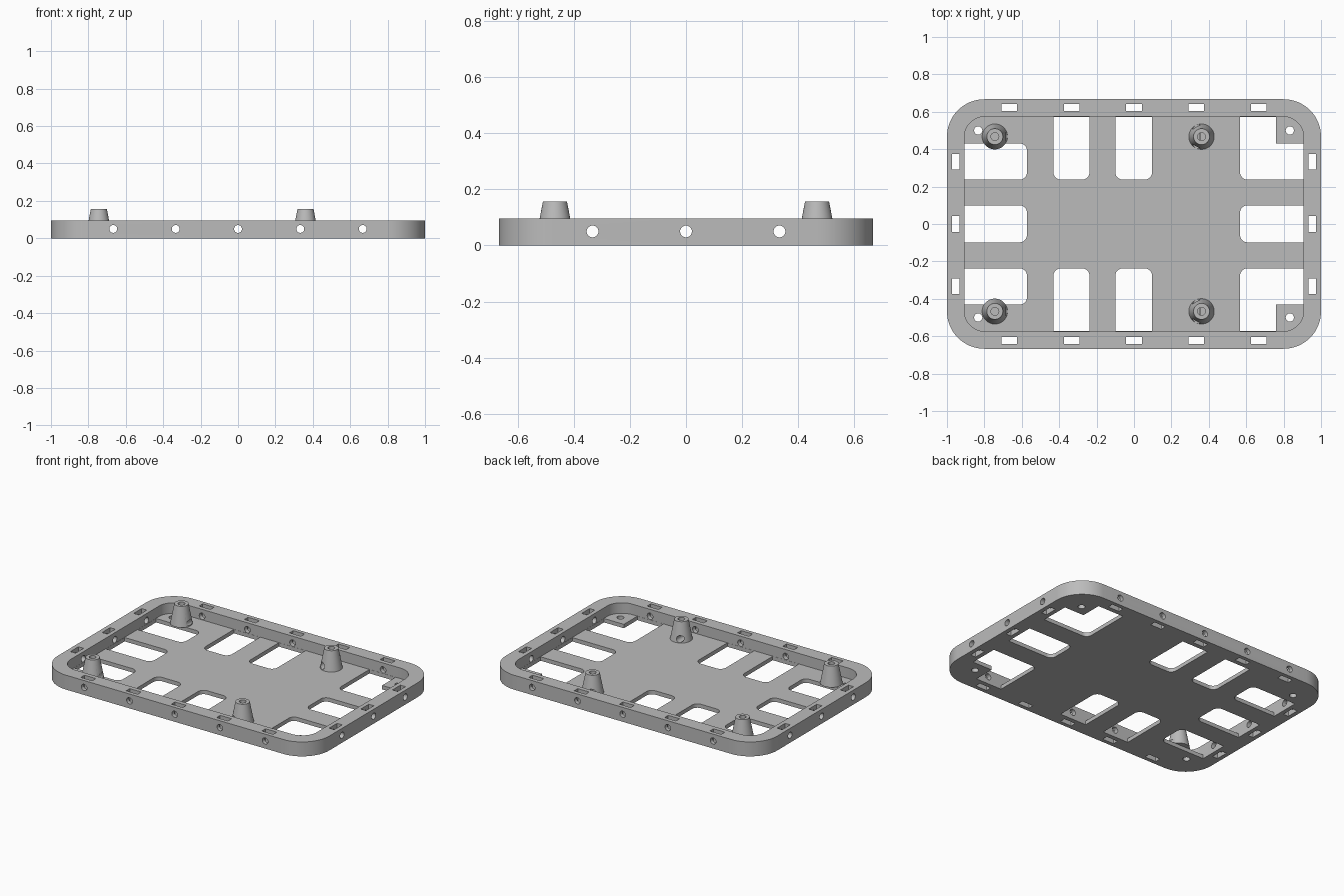
import bpy, bmesh, math
from mathutils import Vector, Matrix

cube = bpy.data.objects.get("Cube")
if cube:
    bpy.data.objects.remove(cube, do_unlink=True)

# Main dimensions
HALF_X, HALF_Y, RIM_TOP = 1.0, 0.667, 0.096
IN_X, IN_Y, FLOOR = 0.907, 0.574, 0.026
EDGE_X, EDGE_Y = IN_X - 0.001, IN_Y - 0.001
WIN_R = 0.04
COLS = [-0.667, -0.333, 0, 0.333, 0.667]
ROWS = [-0.333, 0, 0.333]

grey = bpy.data.materials.new("matte grey")
grey.use_nodes = True
colour = (0.5, 0.5, 0.5, 1)
grey.diffuse_color = colour
grey.node_tree.nodes["Principled BSDF"].inputs["Base Color"].default_value = colour


def prism(bm, corners, z0, z1):
    """Extrude a right-angled outline; each corner is (x, y, fillet radius)."""
    pts = []
    for i, (x, y, r) in enumerate(corners):
        p = Vector((x, y, 0))
        if r == 0:
            pts.append(p)
            continue
        to_prev = (Vector((*corners[i - 1][:2], 0)) - p).normalized()
        to_next = (Vector((*corners[(i + 1) % len(corners)][:2], 0)) - p).normalized()
        centre = p + r * (to_prev + to_next)
        steps = 16 if r > 0.05 else 8
        for k in range(steps + 1):
            t = math.pi / 2 * k / steps
            pts.append(centre - r * (to_next * math.cos(t) + to_prev * math.sin(t)))
    low = [bm.verts.new((p.x, p.y, z0)) for p in pts]
    high = [bm.verts.new((p.x, p.y, z1)) for p in pts]
    bm.faces.new(low)
    bm.faces.new(high)
    n = len(pts)
    for i in range(n):
        j = (i + 1) % n
        bm.faces.new((low[i], low[j], high[j], high[i]))


def box(bm, x0, x1, y0, y1, z0, z1, radii=(0, 0, 0, 0)):
    xy = [(x0, y0), (x1, y0), (x1, y1), (x0, y1)]
    prism(bm, [(x, y, r) for (x, y), r in zip(xy, radii)], z0, z1)


def cylinder(bm, centre, r1, r2, depth, axis="Z", segments=32):
    turn = {"Z": Matrix(), "X": Matrix.Rotation(math.pi / 2, 4, "Y"),
            "Y": Matrix.Rotation(math.pi / 2, 4, "X")}[axis]
    bmesh.ops.create_cone(bm, cap_ends=True, segments=segments, radius1=r1, radius2=r2,
                          depth=depth, matrix=Matrix.Translation(centre) @ turn)


def finish(bm, name):
    bmesh.ops.recalc_face_normals(bm, faces=bm.faces[:])
    mesh = bpy.data.meshes.new(name)
    bm.to_mesh(mesh)
    bm.free()
    mesh.materials.append(grey)
    obj = bpy.data.objects.new(name, mesh)
    bpy.context.collection.objects.link(obj)
    return obj


def cut(obj, cutter):
    cutter.hide_render = True
    mod = obj.modifiers.new("cut", "BOOLEAN")
    mod.operation, mod.solver, mod.object = "DIFFERENCE", "EXACT", cutter
    bpy.context.view_layer.objects.active = obj
    bpy.ops.object.modifier_apply(modifier=mod.name)


def smooth(obj):
    bpy.ops.object.select_all(action="DESELECT")
    obj.select_set(True)
    bpy.context.view_layer.objects.active = obj
    bpy.ops.object.shade_smooth_by_angle(angle=math.radians(30))


# Tray blank with raised rim
bm = bmesh.new()
box(bm, -HALF_X, HALF_X, -HALF_Y, HALF_Y, 0, RIM_TOP, (0.2,) * 4)
tray = finish(bm, "tray")
bm = bmesh.new()
box(bm, -IN_X, IN_X, -IN_Y, IN_Y, FLOOR, 0.3, (0.11,) * 4)
cavity = finish(bm, "cavity_cutter")

# Floor windows, mirrored front to back
bm = bmesh.new()
W0, W1 = -0.1, 0.06
for s in (-1, 1):
    for x0, x1 in ((-0.431, -0.238), (-0.1, 0.097)):
        box(bm, x0, x1, s * 0.237, s * EDGE_Y, W0, W1, (WIN_R, WIN_R, 0, 0))
    box(bm, -EDGE_X, -0.572, s * 0.237, s * 0.431, W0, W1, (0, WIN_R, WIN_R, 0))
    # Corner window that leaves a square mounting tab
    prism(bm, [(0.567, s * 0.237, WIN_R), (EDGE_X, s * 0.237, 0), (EDGE_X, s * 0.431, 0),
               (0.76, s * 0.431, 0), (0.76, s * EDGE_Y, 0), (0.567, s * EDGE_Y, 0)], W0, W1)
    # Corner mounting holes
    for x in (-0.833, 0.833):
        cylinder(bm, (x, s * 0.5, 0), 0.022, 0.022, 0.2)
box(bm, -EDGE_X, -0.572, -0.098, 0.1, W0, W1, (0, WIN_R, WIN_R, 0))
box(bm, 0.567, EDGE_X, -0.098, 0.1, W0, W1, (WIN_R, 0, 0, WIN_R))
windows = finish(bm, "window_cutter")

# Vertical slots through the rim
bm = bmesh.new()
for s in (-1, 1):
    for x in COLS:
        box(bm, x - 0.042, x + 0.042, s * 0.622 - 0.019, s * 0.622 + 0.019, -0.1, 0.2)
    for y in ROWS:
        box(bm, s * 0.953 - 0.019, s * 0.953 + 0.019, y - 0.042, y + 0.042, -0.1, 0.2)
slots = finish(bm, "slot_cutter")

# Screw holes running straight across in both directions
bm = bmesh.new()
for x in COLS:
    cylinder(bm, (x, 0, 0.05), 0.021, 0.021, 3, "Y")
holes_y = finish(bm, "cross_hole_cutter")
bm = bmesh.new()
for y in ROWS:
    cylinder(bm, (0, y, 0.05), 0.021, 0.021, 3, "X")
holes_x = finish(bm, "side_hole_cutter")

for cutter in (cavity, windows, slots, holes_y, holes_x):
    cut(tray, cutter)
smooth(tray)

# Tapered standoffs with blind screw holes
TOP = 0.156
for side, x in (("outer", -0.744), ("inner", 0.361)):
    for end, y in (("front", -0.467), ("back", 0.467)):
        bm = bmesh.new()
        cylinder(bm, (x, y, (FLOOR + TOP) / 2), 0.068, 0.043, TOP - FLOOR, segments=48)
        standoff = finish(bm, f"standoff_{side}_{end}")
        bm = bmesh.new()
        cylinder(bm, (x, y, 0.151), 0.021, 0.021, 0.2)
        bore = finish(bm, "bore_cutter")
        cut(standoff, bore)
        cut(standoff, holes_y)
        bpy.data.objects.remove(bore, do_unlink=True)
        smooth(standoff)

for cutter in (cavity, windows, slots, holes_y, holes_x):
    bpy.data.objects.remove(cutter, do_unlink=True)
